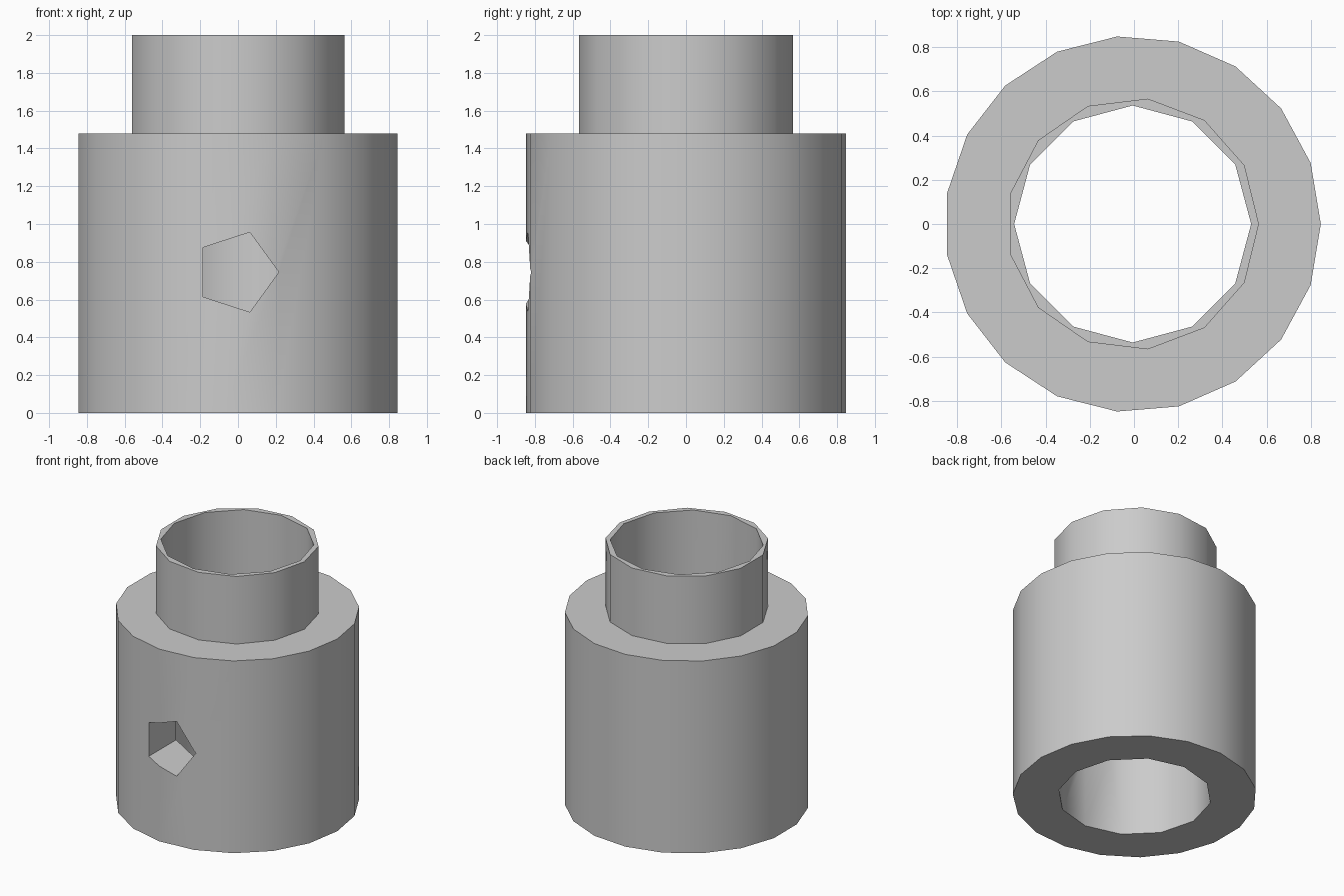
import bpy
import math

default = bpy.data.objects.get("Cube")
if default:
    bpy.data.objects.remove(default, do_unlink=True)

CENTRE_X = -0.006

metal = bpy.data.materials.new("light grey")
metal.use_nodes = True
grey = (0.6, 0.6, 0.6, 1)
metal.diffuse_color = grey
metal.node_tree.nodes["Principled BSDF"].inputs["Base Color"].default_value = grey


def prism(name, sides, radius, low, high):
    """Upright prism whose first corner points along +x."""
    bpy.ops.mesh.primitive_cylinder_add(
        vertices=sides, radius=radius, depth=high - low,
        location=(CENTRE_X, 0, (low + high) / 2))
    obj = bpy.context.object
    obj.name = name
    turn = math.pi / 2
    for v in obj.data.vertices:
        x, y = v.co.x, v.co.y
        v.co.x = x * math.cos(turn) + y * math.sin(turn)
        v.co.y = y * math.cos(turn) - x * math.sin(turn)
    obj.data.materials.append(metal)
    return obj


def combine(target, other, operation):
    """Apply a boolean and discard the helper."""
    mod = target.modifiers.new("cut", 'BOOLEAN')
    mod.operation = operation
    mod.solver = 'EXACT'
    mod.object = other
    bpy.context.view_layer.objects.active = target
    bpy.ops.object.modifier_apply(modifier=mod.name)
    bpy.data.objects.remove(other, do_unlink=True)


# Wide sleeve with a narrower collar on top
body = prism("sleeve_body", 19, 0.851, 0, 1.48)
combine(body, prism("collar", 13, 0.571, 1.2, 2), 'UNION')

# Bore running the whole height
bore = prism("bore_cutter", 12, 0.536, -0.5, 2.5)
combine(body, bore, 'DIFFERENCE')

# Five-sided screw hole through the front wall only
hole = prism("screw_hole_cutter", 5, 0.222, -0.5, 0.5)
hole.rotation_euler.x = math.pi / 2
hole.location = (CENTRE_X, -0.7, 0.745)
bpy.context.view_layer.update()
combine(body, hole, 'DIFFERENCE')

# Smooth walls, crisp rims
bpy.ops.object.select_all(action='DESELECT')
body.select_set(True)
bpy.context.view_layer.objects.active = body
bpy.ops.object.shade_smooth_by_angle(angle=math.radians(31))
